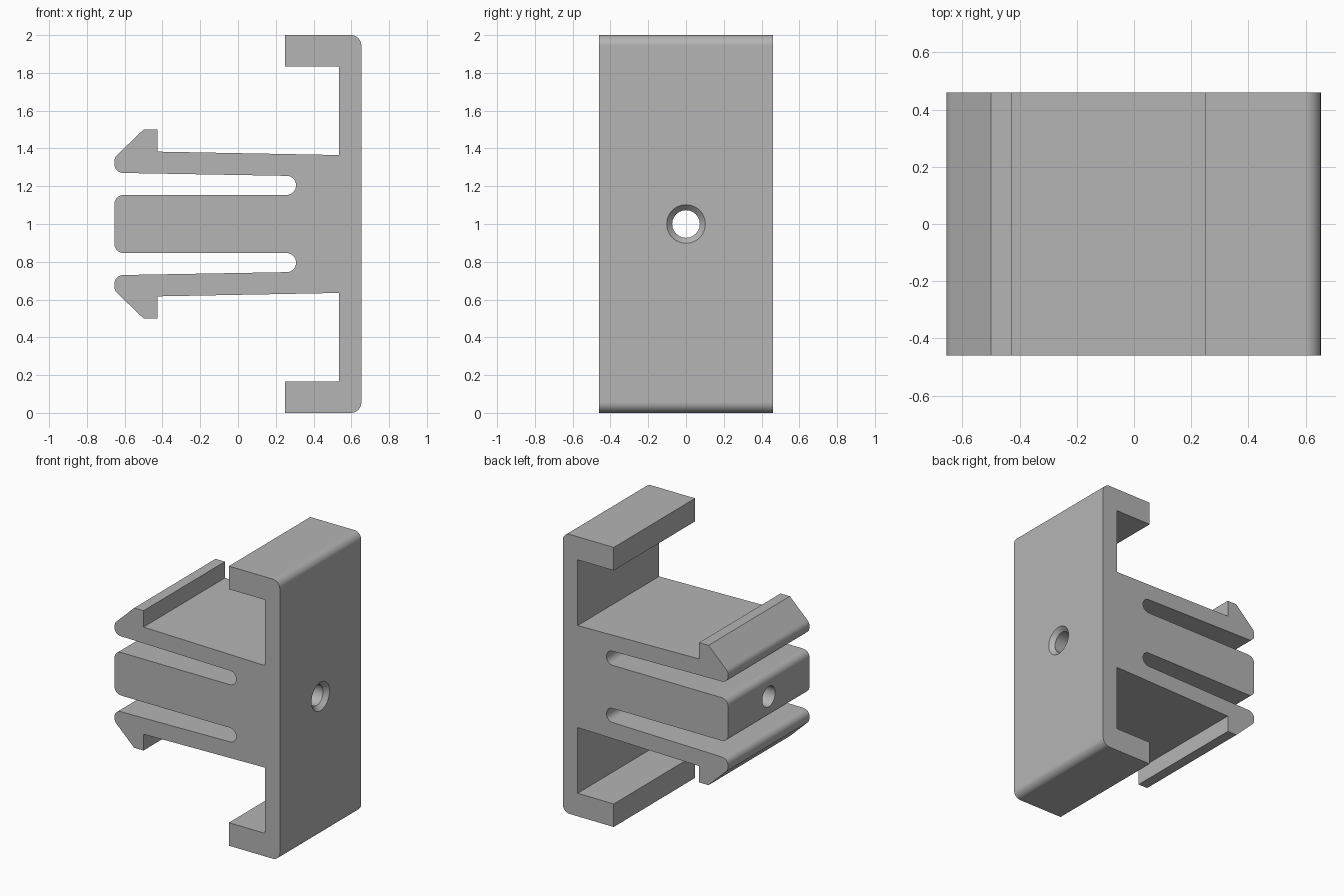
import bpy, bmesh, math
from mathutils import Vector

HALF_DEPTH = 0.46
MID_Z = 1.0

cube = bpy.data.objects.get("Cube")
if cube:
    bpy.data.objects.remove(cube, do_unlink=True)

grey = bpy.data.materials.new("plain grey")
grey.use_nodes = True
colour = (0.46, 0.46, 0.46, 1)
grey.diffuse_color = colour
grey.node_tree.nodes["Principled BSDF"].inputs["Base Color"].default_value = colour


def fillet(corners, steps=8):
    """Turn (x, z, radius) corners into outline points with rounded corners."""
    points = []
    for i, (x, z, r) in enumerate(corners):
        p = Vector((x, z))
        if r == 0:
            points.append(p)
            continue
        a = (Vector(corners[i - 1][:2]) - p).normalized()
        b = (Vector(corners[(i + 1) % len(corners)][:2]) - p).normalized()
        half = a.angle(b) / 2
        centre = p + (a + b).normalized() * (r / math.sin(half))
        start = p + a * (r / math.tan(half)) - centre
        end = p + b * (r / math.tan(half)) - centre
        sweep = start.angle(end)
        for k in range(steps + 1):
            t = k / steps
            arc = (start * math.sin((1 - t) * sweep) + end * math.sin(t * sweep)) / math.sin(sweep)
            points.append(centre + arc)
    return points


def finish(bm, name):
    bmesh.ops.recalc_face_normals(bm, faces=bm.faces)
    mesh = bpy.data.meshes.new(name)
    bm.to_mesh(mesh)
    bm.free()
    mesh.materials.append(grey)
    obj = bpy.data.objects.new(name, mesh)
    bpy.context.collection.objects.link(obj)
    return obj


# Upper half of the clip: back plate, lip, hooked finger, slot, centre block
upper = [
    (0.653, 1.0, 0.055), (0.25, 1.0, 0), (0.25, 0.835, 0), (0.535, 0.835, 0),
    (0.535, 0.365, 0), (-0.426, 0.383, 0), (-0.426, 0.5, 0), (-0.5, 0.5, 0),
    (-0.655, 0.351, 0.05), (-0.655, 0.271, 0.048),
    (0.307, 0.254, 0.048), (0.307, 0.154, 0.049), (-0.655, 0.154, 0.05),
]
lower = [(x, -z, r) for x, z, r in reversed(upper)]

bm = bmesh.new()
outline = fillet(upper + lower)
face = bm.faces.new([bm.verts.new((p.x, -HALF_DEPTH, MID_Z + p.y)) for p in outline])
extruded = bmesh.ops.extrude_face_region(bm, geom=[face], use_keep_orig=True)["geom"]
bmesh.ops.translate(bm, vec=(0, 2 * HALF_DEPTH, 0),
                    verts=[v for v in extruded if isinstance(v, bmesh.types.BMVert)])
clip = finish(bm, "rail_clip")

# Countersunk screw hole, turned around the x axis
bm = bmesh.new()
sides = 48
rings = []
for x, r in [(-0.8, 0.073), (0.623, 0.073), (0.653, 0.102), (0.683, 0.131)]:
    rings.append([bm.verts.new((x, r * math.cos(math.tau * i / sides),
                                MID_Z + r * math.sin(math.tau * i / sides))) for i in range(sides)])
for a, b in zip(rings, rings[1:]):
    for i in range(sides):
        j = (i + 1) % sides
        bm.faces.new((a[i], a[j], b[j], b[i]))
bm.faces.new(rings[0])
bm.faces.new(rings[-1])
cutter = finish(bm, "screw_hole_cutter")
cutter.hide_render = True

bpy.ops.object.select_all(action="DESELECT")
bpy.context.view_layer.objects.active = clip
clip.select_set(True)
cut = clip.modifiers.new("screw hole", "BOOLEAN")
cut.operation = "DIFFERENCE"
cut.solver = "EXACT"
cut.object = cutter
bpy.ops.object.modifier_apply(modifier=cut.name)
bpy.data.objects.remove(cutter, do_unlink=True)

# Smooth fillets and bore, crisp flat faces
bpy.ops.object.shade_smooth_by_angle(angle=math.radians(25))
weighted = clip.modifiers.new("flat faces", "WEIGHTED_NORMAL")
weighted.keep_sharp = True
